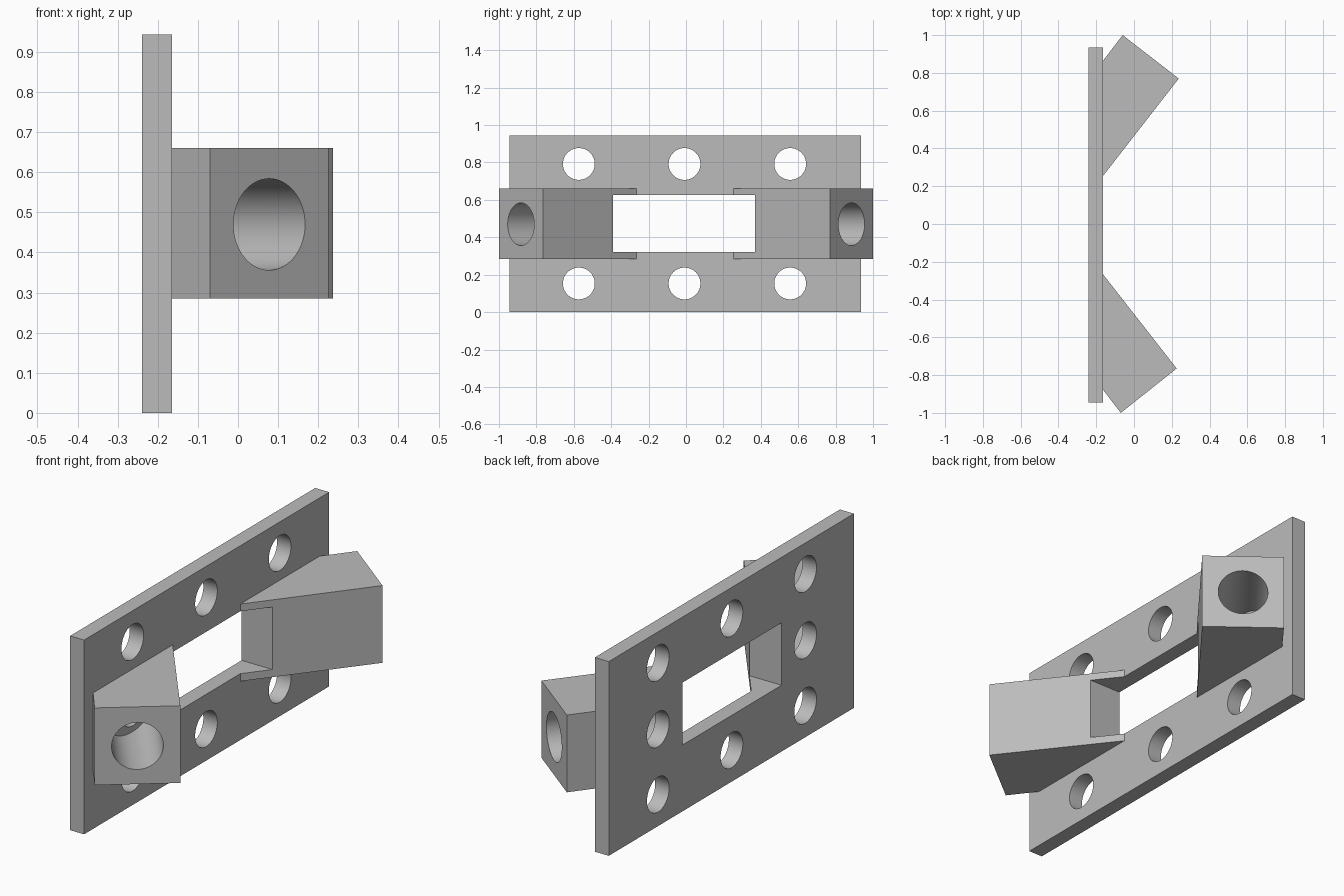
import bpy, bmesh, math
from mathutils import Vector, Matrix

if "Cube" in bpy.data.objects:
    bpy.data.objects.remove(bpy.data.objects["Cube"])

# Single grey material
grey = bpy.data.materials.new("plain_grey")
grey.use_nodes = True
colour = (0.5, 0.5, 0.5, 1)
grey.diffuse_color = colour
grey.node_tree.nodes["Principled BSDF"].inputs["Base Color"].default_value = colour

FRONT, BACK, MID = -0.165, -0.24, 0.47
WEDGE_Z = (0.285, 0.66)


def make_object(name, bm):
    bmesh.ops.recalc_face_normals(bm, faces=bm.faces)
    mesh = bpy.data.meshes.new(name)
    bm.to_mesh(mesh)
    bm.free()
    obj = bpy.data.objects.new(name, mesh)
    bpy.context.collection.objects.link(obj)
    mesh.materials.append(grey)
    return obj


def add_box(bm, low, high):
    low, high = Vector(low), Vector(high)
    matrix = Matrix.Translation((low + high) / 2) @ Matrix.Diagonal((*(high - low), 1))
    bmesh.ops.create_cube(bm, size=1, matrix=matrix)


def add_cylinder(bm, centre, axis, radius, length):
    turn = Vector(axis).to_track_quat('Z', 'Y').to_matrix().to_4x4()
    bmesh.ops.create_cone(bm, cap_ends=True, segments=64, radius1=radius, radius2=radius,
                          depth=length, matrix=Matrix.Translation(centre) @ turn)


def cut(obj, bm):
    # Subtract the shapes in bm, then bake the result and drop the cutter
    cutter = make_object("cutter", bm)
    cutter.hide_render = True
    mod = obj.modifiers.new("cut", 'BOOLEAN')
    mod.operation, mod.solver, mod.object = 'DIFFERENCE', 'EXACT', cutter
    bpy.ops.object.select_all(action='DESELECT')
    bpy.context.view_layer.objects.active = obj
    obj.select_set(True)
    bpy.ops.object.modifier_apply(modifier=mod.name)
    bpy.data.objects.remove(cutter)


def add_window(bm):
    add_box(bm, (-0.5, -0.39, 0.322), (0.5, 0.37, 0.625))


# Mounting plate with a window and screw holes
bm = bmesh.new()
add_box(bm, (BACK, -0.945, 0), (FRONT, 0.935, 0.943))
plate = make_object("mounting_plate", bm)
bm = bmesh.new()
add_window(bm)
for y in (-0.573, -0.008, 0.557):
    for z in (0.153, MID, 0.792):
        if z != MID or abs(y) > 0.1:
            add_cylinder(bm, (-0.2, y, z), (1, 0, 0), 0.085, 0.3)
cut(plate, bm)

# Angled lugs: inner foot, far corner, outer corner, outer foot
lugs = {
    "front_lug": [(FRONT, -0.265), (0.226, -0.765), (-0.07, -1.0), (FRONT, -0.876)],
    "back_lug": [(FRONT, 0.253), (0.237, 0.77), (-0.06, 1.0), (FRONT, 0.863)],
}
parts = [plate]
for name, outline in lugs.items():
    bm = bmesh.new()
    face = bm.faces.new([bm.verts.new((x, y, WEDGE_Z[0])) for x, y in outline])
    top = bmesh.ops.extrude_face_region(bm, geom=[face])["geom"]
    bmesh.ops.translate(bm, vec=(0, 0, WEDGE_Z[1] - WEDGE_Z[0]),
                        verts=[v for v in top if isinstance(v, bmesh.types.BMVert)])
    lug = make_object(name, bm)

    # The bore runs square to the end face, down to the plate
    far, outer = Vector((*outline[1], MID)), Vector((*outline[2], MID))
    edge = outer - far
    axis = Vector((-edge.y, edge.x, 0)).normalized()
    bm = bmesh.new()
    add_cylinder(bm, (far + outer) / 2, axis, 0.114, 1.4)
    cut(lug, bm)
    bm = bmesh.new()
    add_window(bm)
    cut(lug, bm)
    parts.append(lug)

# Smooth hole walls, sharp edges elsewhere
for obj in parts:
    bpy.ops.object.select_all(action='DESELECT')
    obj.select_set(True)
    bpy.context.view_layer.objects.active = obj
    bpy.ops.object.shade_smooth_by_angle(angle=math.radians(30))
